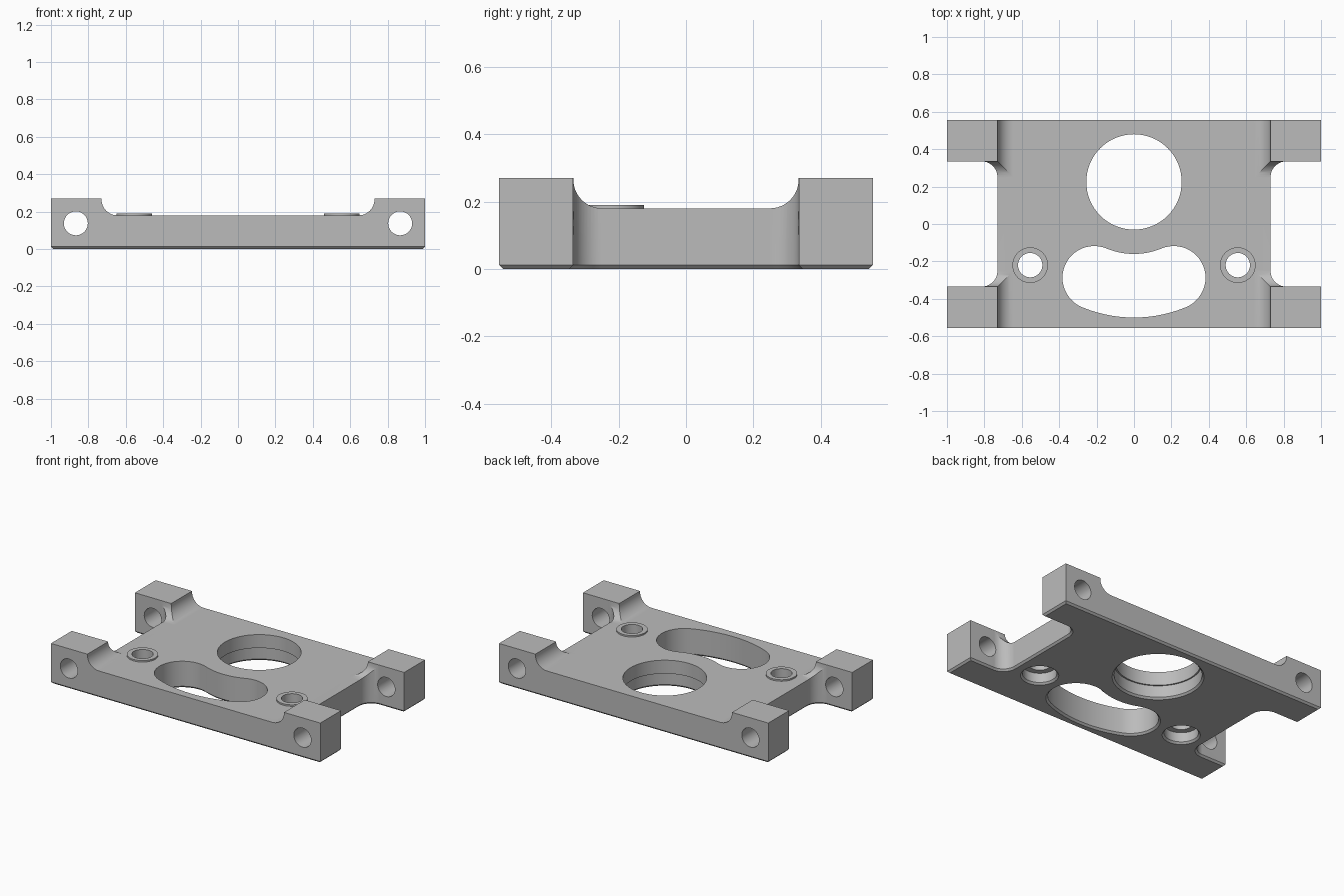
import bpy
import bmesh
import math

cube = bpy.data.objects.get("Cube")
if cube:
    bpy.data.objects.remove(cube, do_unlink=True)

metal = bpy.data.materials.new("grey metal")
metal.use_nodes = True
colour = (0.5, 0.5, 0.5, 1)
metal.diffuse_color = colour
metal.node_tree.nodes["Principled BSDF"].inputs["Base Color"].default_value = colour

HEIGHT, FLOOR, CHAMFER, FILLET = 0.27, 0.18, 0.012, 0.085
HALF_Y, WAIST, ARM_Y = 0.555, 0.73, 0.335
BORE_Y = 0.225


def loft(name, rings):
    """Closed solid through rings of 3D points, all with the same count."""
    bm = bmesh.new()
    rows = [[bm.verts.new(p) for p in ring] for ring in rings]
    n = len(rows[0])
    for a, b in zip(rows, rows[1:]):
        for i in range(n):
            j = (i + 1) % n
            bm.faces.new((a[i], a[j], b[j], b[i]))
    bm.faces.new(rows[0][::-1])
    bm.faces.new(rows[-1])
    bmesh.ops.recalc_face_normals(bm, faces=bm.faces)
    mesh = bpy.data.meshes.new(name)
    bm.to_mesh(mesh)
    bm.free()
    mesh.materials.append(metal)
    obj = bpy.data.objects.new(name, mesh)
    bpy.context.collection.objects.link(obj)
    return obj


def stack(name, levels):
    """Loft of flat outlines given as (z, outline)."""
    return loft(name, [[(x, y, z) for x, y in pts] for z, pts in levels])


def arc(cx, cy, r, start, end, steps):
    angles = [math.radians(start + (end - start) * i / steps) for i in range(steps + 1)]
    return [(cx + r * math.cos(a), cy + r * math.sin(a)) for a in angles]


def circle(cx, cy, r, steps=64):
    return arc(cx, cy, r, 0, 360, steps)[:-1]


def frame_outline(inset=0):
    """H-shaped plan with filleted inner corners."""
    d = inset
    quarter = arc(WAIST + FILLET, ARM_Y - FILLET, FILLET + d, 180, 90, 12)
    quarter += [(1 - d, ARM_Y + d), (1 - d, HALF_Y - d)]
    right = [(x, -y) for x, y in reversed(quarter)] + quarter
    return right + [(-x, y) for x, y in reversed(right)]


def slot_outline(grow=0):
    """Kidney slot running concentric with the main bore."""
    mid, r, half = 0.555, 0.17 + grow, 22.5
    ends = [math.radians(-90 + s * half) for s in (-1, 1)]
    (lx, ly), (rx, ry) = [(mid * math.cos(a), BORE_Y + mid * math.sin(a)) for a in ends]
    return (arc(0, BORE_Y, mid + r, -90 - half, -90 + half, 24)[:-1]
            + arc(rx, ry, r, -90 + half, 90 + half, 24)[:-1]
            + arc(0, BORE_Y, mid - r, -90 + half, -90 - half, 24)[:-1]
            + arc(lx, ly, r, 90 - half, 270 - half, 24)[:-1])


def pocket_profile(half):
    """Trough section with filleted lower corners."""
    right = arc(half - FILLET, FLOOR + FILLET, FILLET, -90, 0, 12) + [(half, 0.4)]
    return right + [(-u, z) for u, z in reversed(right)]


def combine(body, tool, operation):
    mod = body.modifiers.new(operation.title(), "BOOLEAN")
    mod.operation, mod.solver, mod.object = operation, "EXACT", tool
    bpy.context.view_layer.objects.active = body
    bpy.ops.object.modifier_apply(modifier=mod.name)
    bpy.data.objects.remove(tool, do_unlink=True)


def stepped_bore(cx, cy, wide, narrow, ledge):
    """Through hole, wider below the ledge, chamfered at the underside."""
    c = CHAMFER
    return stack("bore_cutter", [
        (-c, circle(cx, cy, wide + 2 * c)), (c, circle(cx, cy, wide)),
        (ledge, circle(cx, cy, wide)), (ledge, circle(cx, cy, narrow)),
        (0.4, circle(cx, cy, narrow))])


# Frame with a chamfered underside
plate = stack("mounting_plate", [
    (0, frame_outline(CHAMFER)), (CHAMFER, frame_outline()), (HEIGHT, frame_outline())])

# Lowered deck: crossing troughs leave the four raised corner blocks
profile = pocket_profile(WAIST)
combine(plate, loft("deck_cutter", [[(u, y, z) for u, z in profile] for y in (-1, 1)]),
        "DIFFERENCE")
profile = pocket_profile(ARM_Y - 0.0005)
combine(plate, loft("side_cutter", [[(x, u, z) for u, z in profile] for x in (-1.2, 1.2)]),
        "DIFFERENCE")

# Main bore and kidney slot
combine(plate, stepped_bore(0, BORE_Y, 0.264, 0.255, 0.09), "DIFFERENCE")
combine(plate, stack("slot_cutter", [
    (-CHAMFER, slot_outline(2 * CHAMFER)), (CHAMFER, slot_outline()),
    (0.4, slot_outline())]), "DIFFERENCE")

for side in (-1, 1):
    # Raised washer seats with counterbored screw holes
    sx, sy = side * 0.555, -0.22
    combine(plate, stack("seat", [(z, circle(sx, sy, 0.095)) for z in (0.15, 0.19)]), "UNION")
    combine(plate, stepped_bore(sx, sy, 0.103, 0.065, 0.075), "DIFFERENCE")
    # Cross holes through the corner blocks
    ring = circle(side * 0.867, 0.137, 0.064, 48)
    combine(plate, loft("cross_cutter", [[(x, y, z) for x, z in ring] for y in (-1, 1)]),
            "DIFFERENCE")

# Smooth curves, crisp edges
bpy.ops.object.select_all(action="DESELECT")
plate.select_set(True)
bpy.context.view_layer.objects.active = plate
bpy.ops.object.shade_smooth_by_angle(angle=math.radians(25))
normals = plate.modifiers.new("Weighted Normal", "WEIGHTED_NORMAL")
normals.keep_sharp = True
